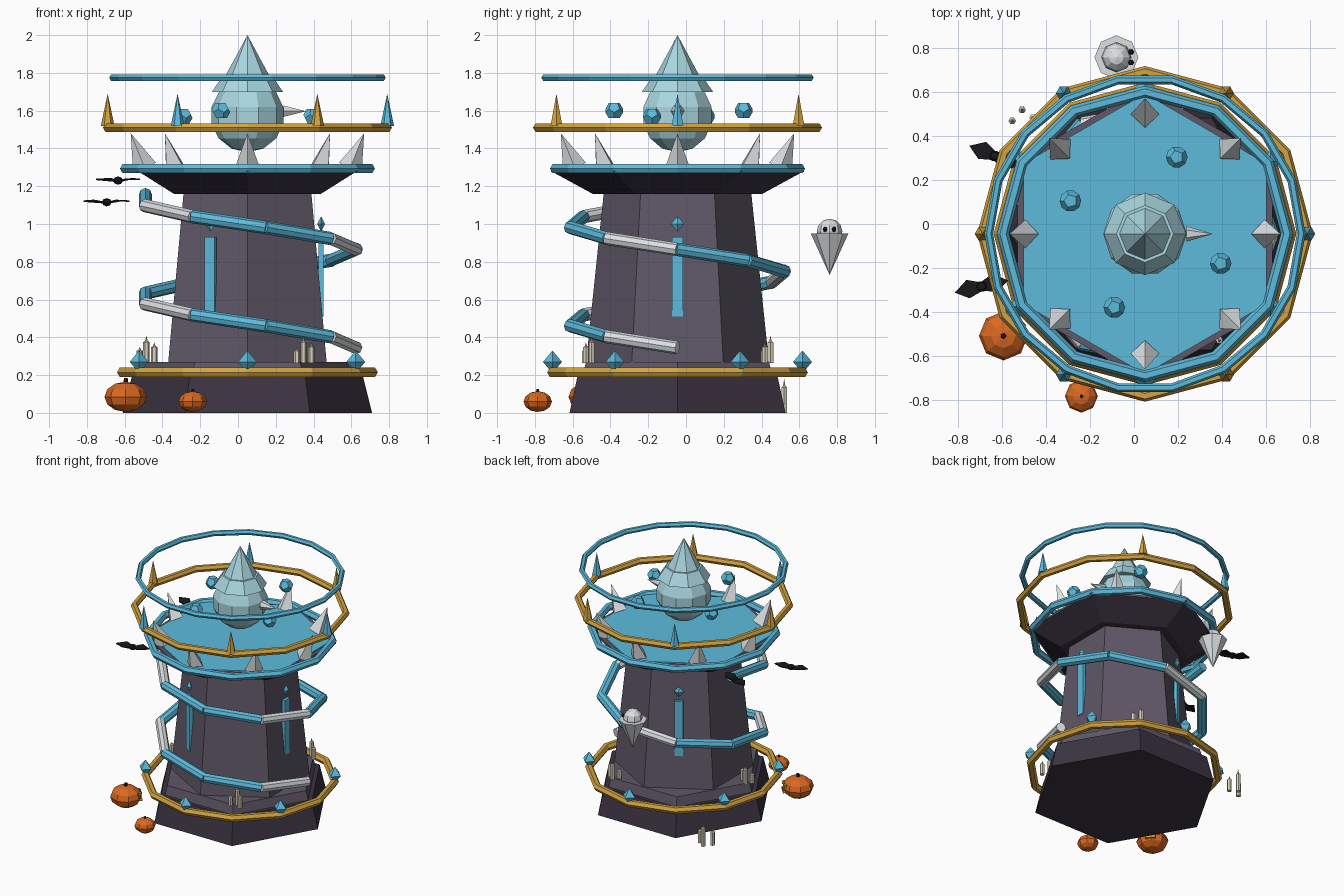
import bpy, bmesh
from math import sin, cos, pi, radians
from mathutils import Vector, Matrix

if "Cube" in bpy.data.objects:
    bpy.data.objects.remove(bpy.data.objects["Cube"])

CX, CY = 0.05, -0.045   # tower axis


def mat(name, rgb):
    m = bpy.data.materials.new(name)
    m.diffuse_color = (*rgb, 1)
    m.use_nodes = True
    m.node_tree.nodes["Principled BSDF"].inputs["Base Color"].default_value = m.diffuse_color
    return m


BLUE = mat("ice_blue", (.11, .5, .72))
PALE = mat("pale_ice", (.4, .68, .75))
STONE = mat("stone", (.115, .095, .135))
DARK = mat("dark_stone", (.045, .034, .055))
GOLD = mat("gold", (.66, .37, .05))
WHITE = mat("white", (.72, .75, .77))
ORANGE = mat("orange", (.7, .14, .015))
BLACK = mat("black", (.01, .01, .012))
WAX = mat("wax", (.7, .65, .5))


def finish(bm, name, m, M=Matrix()):
    bmesh.ops.recalc_face_normals(bm, faces=bm.faces)
    me = bpy.data.meshes.new(name)
    bm.to_mesh(me)
    bm.free()
    me.materials.append(m)
    ob = bpy.data.objects.new(name, me)
    ob.matrix_world = M
    bpy.context.collection.objects.link(ob)
    return ob


def lathe(name, profile, n, m, loc=(0, 0, 0), phase=0, rot=None):
    """Revolve (radius, z) points with n sides; radius 0 makes a tip."""
    bm = bmesh.new()
    rings = []
    for r, z in profile:
        k = n if r > 0 else 1
        rings.append([bm.verts.new((r * cos(phase + 2 * pi * i / n), r * sin(phase + 2 * pi * i / n), z))
                      for i in range(k)])
    for a, b in zip(rings, rings[1:]):
        for i in range(n):
            j = (i + 1) % n
            q = [a[i % len(a)], a[j % len(a)], b[j % len(b)], b[i % len(b)]]
            bm.faces.new(list(dict.fromkeys(q)))
    for r in (rings[0], rings[-1]):
        if len(r) > 2:
            bm.faces.new(r)
    M = Matrix.Translation(loc)
    if rot is not None:
        M = M @ rot
    return finish(bm, name, m, M)


def ball(name, r, h, n, rows, m, loc):
    prof = [(r * sin(pi * i / rows) if 0 < i < rows else 0, -h * cos(pi * i / rows)) for i in range(rows + 1)]
    return lathe(name, prof, n, m, loc)


def ring(name, R, r, z, n, m, k=6):
    bm = bmesh.new()
    v = [[bm.verts.new(((R + r * cos(2 * pi * j / k)) * cos(2 * pi * i / n),
                        (R + r * cos(2 * pi * j / k)) * sin(2 * pi * i / n),
                        r * sin(2 * pi * j / k))) for j in range(k)] for i in range(n)]
    for i in range(n):
        for j in range(k):
            a, b = v[i], v[(i + 1) % n]
            bm.faces.new((a[j], b[j], b[(j + 1) % k], a[(j + 1) % k]))
    finish(bm, name, m, Matrix.Translation((CX, CY, z)))


def box(name, size, loc, m, turn=0):
    bm = bmesh.new()
    bmesh.ops.create_cube(bm, size=1)
    bmesh.ops.scale(bm, vec=size, verts=bm.verts)
    return finish(bm, name, m, Matrix.Translation(loc) @ Matrix.Rotation(turn, 4, 'Z'))


def polar(R, deg, z):
    return Vector((CX + R * cos(radians(deg)), CY + R * sin(radians(deg)), z))


def aim(d):
    return Vector(d).to_track_quat('Z', 'Y').to_matrix().to_4x4()


# Tower body
axis = (CX, CY, 0)
lathe("base", [(.66, 0), (.61, .2)], 6, DARK, axis)
lathe("base_step", [(.58, .19), (.56, .27)], 6, STONE, axis)
lathe("tower_body", [(.485, .26), (.39, 1.17)], 6, STONE, axis, pi / 6)
lathe("flared_top", [(.45, 1.16), (.67, 1.28)], 6, DARK, axis, pi / 6)
lathe("platform_rim", [(.67, 1.275), (.67, 1.29)], 6, STONE, axis, pi / 6)
lathe("platform_floor", [(.64, 1.28), (.64, 1.3)], 6, BLUE, axis, pi / 6)

# Rings
ring("base_ring", .662, .028, .215, 12, GOLD)
ring("platform_ring", .647, .028, 1.293, 12, BLUE)
ring("spiked_ring", .74, .025, 1.51, 12, GOLD)
ring("top_ring", .712, .02, 1.775, 18, BLUE)

# Spikes, gems and windows around the tower
for i in range(6):
    lathe("ring_spike", [(.036, 1.52), (0, 1.69)], 6, GOLD if i % 2 else BLUE, polar(.74, 60 * i, 0))
    lathe("base_gem", [(0, -.06), (.05, 0), (0, .06)], 4, BLUE, polar(.662, 30 + 60 * i, .27))
for i in range(8):
    p, tip = polar(.545, 45 * i, 1.3), polar(.62, 45 * i, 1.48)
    rot = Matrix.Rotation(radians(45 * i), 4, 'Z') @ Matrix.Rotation(radians(22), 4, 'Y')
    lathe("platform_spike", [(.065, 0), (0, (tip - p).length)], 4, WHITE, p, 0, rot)
for a in (0, 120, 240):
    box("window", (.025, .06, .42), polar(.39, a, .72), BLUE, radians(a))
    g = lathe("window_gem", [(0, -.04), (.035, 0), (0, .04)], 4, BLUE, polar(.39, a, 1.0), 0,
              Matrix.Rotation(radians(a), 4, 'Z') @ Matrix.Diagonal((.6, 1, 1, 1)))

# Spiral of tube segments
for i in range(14):
    p, q = polar(.575, -40 * i, .345 + .0578 * i), polar(.575, -40 * (i + 1), .345 + .0578 * (i + 1))
    lathe("spiral_tube", [(.035, 0), (.035, (q - p).length + .01)], 8, BLUE if i % 3 else WHITE, p, 0, aim(q - p))

# Orb with pointed cap and nose
ball("orb", .195, .195, 10, 7, PALE, (CX, CY, 1.575))
lathe("cap_skirt", [(.188, 1.7), (.13, 1.785)], 8, PALE, axis)
lathe("cap_cone", [(.135, 1.75), (0, 2.0)], 8, PALE, axis)
lathe("nose", [(.035, 0), (0, .12)], 6, WHITE, (.24, CY, 1.597), 0, aim((1, 0, 0)))

# Floating dodecahedra (dual of an icosahedron)
for x, y, z in ((.195, .305, 1.6), (-.29, .105, 1.57), (.395, -.18, 1.57), (-.09, -.38, 1.6)):
    ico = bmesh.new()
    bmesh.ops.create_icosphere(ico, subdivisions=1, radius=1)
    bm = bmesh.new()
    for f in ico.faces:
        bm.verts.new(f.calc_center_median().normalized() * .05)
    ico.free()
    bmesh.ops.convex_hull(bm, input=bm.verts)
    bmesh.ops.dissolve_limit(bm, angle_limit=.05, verts=bm.verts, edges=bm.edges)
    finish(bm, "floating_crystal", BLUE, Matrix.Translation((x, y, z)))


# Candle clusters on the step and on the ground
def candle(x, y, z, h):
    lathe("candle", [(.017, 0), (.017, h * .75), (.007, h * .8), (0, h)], 6, WAX, (x, y, z))


for a, R in ((180, .535), (302, .56), (61, .54)):
    c = polar(R, a, .265)
    for dx, dy, h in ((-.035, -.015, .085), (0, .02, .145), (.042, -.01, .11)):
        candle(c.x + dx, c.y + dy, c.z, h)
for x, y, h in ((-.555, .47, .13), (-.51, .52, .18), (-.46, .485, .12)):
    candle(x, y, 0, h)

# Pumpkins
for x, y, r, h in ((-.595, -.51, .112, .08), (-.24, -.785, .075, .055)):
    ball("pumpkin", r, h, 8, 6, ORANGE, (x, y, h + .005))
    lathe("pumpkin_stem", [(r * .13, h * 1.9), (r * .1, h * 2.3)], 5, BLACK, (x, y, 0))
for a, z, w in ((25, .11, .025), (60, .11, .025), (42, .065, .07)):
    d = radians(a)
    box("pumpkin_face", (.02, w, .02), (-.595 + .1 * cos(d), -.51 + .1 * sin(d), z), GOLD, d)

# Ghost
G = Vector((-.08, .76, .96))
ball("ghost_head", .068, .068, 8, 6, WHITE, G)
lathe("ghost_body", [(0, -.23), (.1, -.01)], 8, WHITE, G)
for s in (-1, 1):
    ball("ghost_eye", .014, .014, 6, 4, BLACK, G + Vector((.066, .024 * s, .012)))

# Bats
for x, y, z, a in ((-.635, .31, 1.23, -22), (-.695, -.285, 1.115, 13)):
    ball("bat_body", .026, .022, 6, 4, BLACK, (x, y, z))
    for s in (-1, 1):
        bm = bmesh.new()
        v = [bm.verts.new((s * px, py, pz)) for px, py, pz in
             ((0, .02, 0), (.06, .045, .014), (.125, 0, .01), (.065, -.04, .012), (0, -.02, 0))]
        bm.faces.new(v)
        f = bmesh.ops.extrude_face_region(bm, geom=list(bm.faces), use_keep_orig=True)
        bmesh.ops.translate(bm, vec=(0, 0, -.008), verts=[e for e in f["geom"] if isinstance(e, bmesh.types.BMVert)])
        finish(bm, "bat_wing", BLACK, Matrix.Translation((x, y, z)) @ Matrix.Rotation(radians(a), 4, 'Z'))
